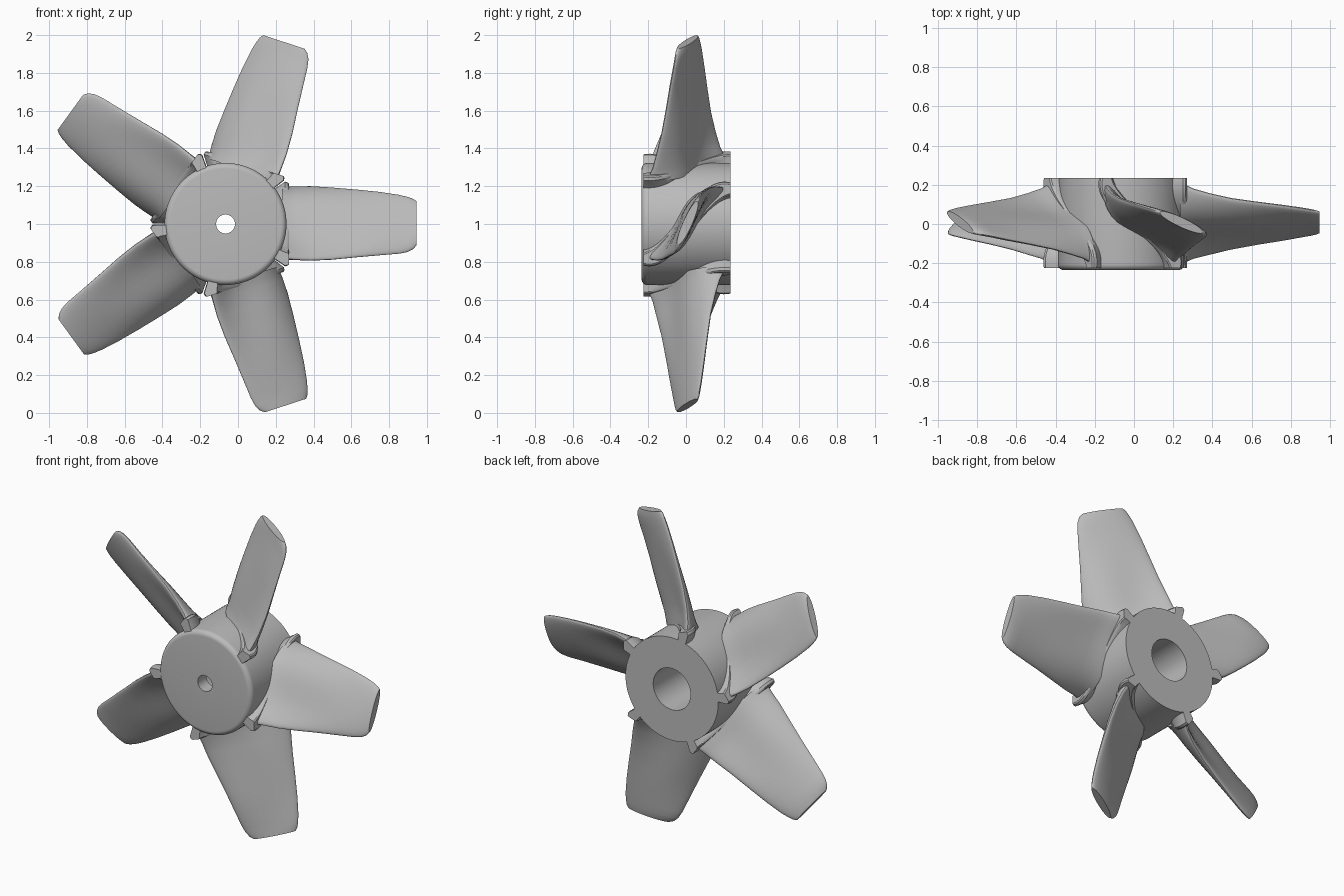
import bpy, bmesh, math

cube = bpy.data.objects.get("Cube")
if cube:
    bpy.data.objects.remove(cube, do_unlink=True)

CENTRE = (-0.066, 0.0, 1.0)
BLADES = 5
HALF = 0.235

grey = bpy.data.materials.new("plain grey")
grey.use_nodes = True
grey.diffuse_color = (0.5, 0.5, 0.5, 1)
grey.node_tree.nodes["Principled BSDF"].inputs["Base Color"].default_value = (0.5, 0.5, 0.5, 1)


def loft(name, rings, caps=True, closed=False):
    """Skin a list of equal-length rings of points into a mesh."""
    bm = bmesh.new()
    rows = [[bm.verts.new(p) for p in ring] for ring in rings]
    pairs = list(zip(rows, rows[1:]))
    if closed:
        pairs.append((rows[-1], rows[0]))
    for a, b in pairs:
        n = len(a)
        for i in range(n):
            j = (i + 1) % n
            bm.faces.new((a[i], a[j], b[j], b[i]))
    if caps:
        bm.faces.new(rows[0][::-1])
        bm.faces.new(rows[-1])
    bmesh.ops.recalc_face_normals(bm, faces=bm.faces)
    mesh = bpy.data.meshes.new(name)
    bm.to_mesh(mesh)
    bm.free()
    mesh.materials.append(grey)
    return mesh


def place(name, mesh, turn=0.0, sharp=35):
    obj = bpy.data.objects.new(name, mesh)
    bpy.context.collection.objects.link(obj)
    obj.location = CENTRE
    obj.rotation_euler = (0, -turn, 0)
    bpy.ops.object.select_all(action='DESELECT')
    obj.select_set(True)
    bpy.context.view_layer.objects.active = obj
    if sharp:
        bpy.ops.object.shade_smooth_by_angle(angle=math.radians(sharp))
    return obj


# Hub: turned profile (radius, y) with rounded front rim, pilot hole and wide rear bore
R, FILLET = 0.323, 0.03
rim = [(R - FILLET + FILLET * math.sin(a), -HALF + FILLET - FILLET * math.cos(a))
       for a in (math.pi / 2 * k / 6 for k in range(7))]
profile = [(0.05, -HALF)] + rim + [(R, HALF), (0.13, HALF), (0.13, -0.15), (0.05, -0.15)]
SIDES = 96
angles = [2 * math.pi * i / SIDES for i in range(SIDES)]
hub = loft("hub", [[(r * math.cos(a), y, r * math.sin(a)) for a in angles] for r, y in profile],
           caps=False, closed=True)
place("hub", hub)


# Blade foot: S-shaped rib across the hub, flaring out to a flat top
def foot_ring(r, spread, trim):
    steps = 24
    sides = ([], [])
    for k in range(steps + 1):
        t = 2 * k / steps - 1
        y = HALF * t if t > 0 else (HALF - 0.01) * t
        mid = 0.185 * math.sin(math.pi / 2 * t)
        wide = 0.035 + 0.04 * math.cos(math.pi / 2 * t) - trim
        sides[0].append((r, y, spread * (mid + wide)))
        sides[1].append((r, y, spread * (mid - wide)))
    return sides[0] + sides[1][::-1]


foot = loft("blade_foot", [foot_ring(0.2, 0.72, 0), foot_ring(0.25, 0.8, 0), foot_ring(0.315, 1, 0),
                           foot_ring(0.33, 1, 0.004), foot_ring(0.336, 1, 0.012)])

# Blade stations: radius, low edge (y, z), high edge (y, z), half thickness
stations = [
    (0.30, -0.200, -0.185, 0.200, 0.190, 0.058),
    (0.335, -0.190, -0.185, 0.195, 0.192, 0.052),
    (0.37, -0.175, -0.188, 0.178, 0.196, 0.045),
    (0.45, -0.155, -0.192, 0.155, 0.198, 0.041),
    (0.56, -0.128, -0.188, 0.130, 0.192, 0.038),
    (0.70, -0.102, -0.175, 0.110, 0.181, 0.035),
    (0.82, -0.082, -0.165, 0.094, 0.169, 0.032),
    (0.92, -0.064, -0.157, 0.080, 0.154, 0.029),
    (0.965, -0.056, -0.148, 0.072, 0.143, 0.028),
    (0.995, -0.050, -0.132, 0.066, 0.132, 0.026),
    (1.012, -0.043, -0.110, 0.060, 0.120, 0.024),
]


def blade_ring(r, y0, z0, y1, z1, thick):
    length = math.hypot(y1 - y0, z1 - z0)
    ny, nz = (z1 - z0) / length, -(y1 - y0) / length
    bend = 0.028 * max(0, 1 - (r - 0.3) / 0.5)
    ring = []
    for k in range(40):
        a = 2 * math.pi * k / 40
        s = math.cos(a)
        off = thick * math.sin(a) - bend * math.sin(math.pi * s)
        f = (s + 1) / 2
        ring.append((r, y0 + (y1 - y0) * f + ny * off, z0 + (z1 - z0) * f + nz * off))
    return ring


blade = loft("blade", [blade_ring(*s) for s in stations])

# Five equal blades around the hub
for i in range(BLADES):
    turn = 2 * math.pi * i / BLADES
    place(f"blade_foot_{i + 1}", foot, turn, sharp=0 if i else 35)
    place(f"blade_{i + 1}", blade, turn, sharp=0 if i else 40)
